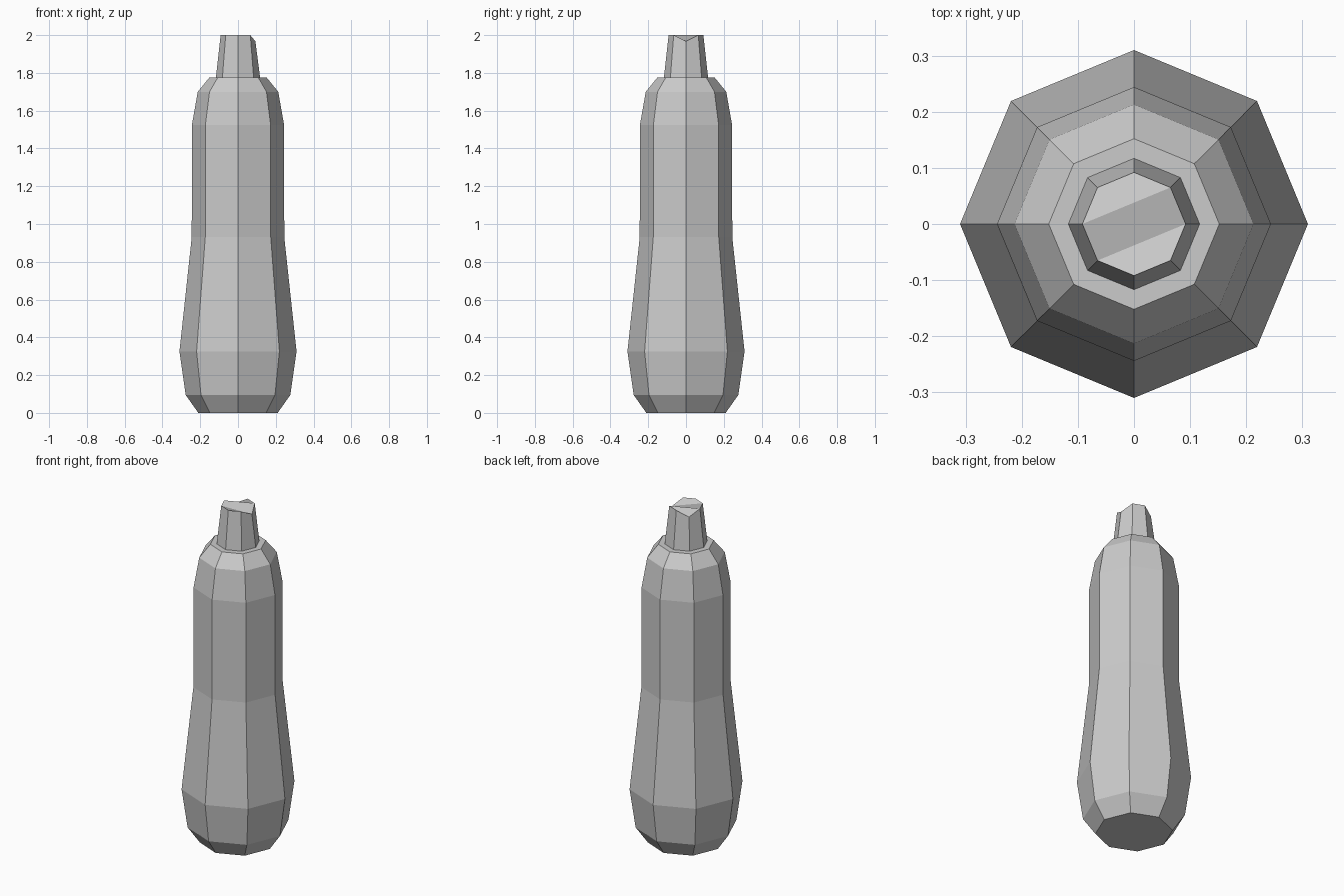
import bpy
import bmesh
from math import cos, sin, tau

SIDES = 8

cube = bpy.data.objects.get("Cube")
if cube:
    bpy.data.objects.remove(cube, do_unlink=True)

grey = bpy.data.materials.new("plain grey")
grey.use_nodes = True
colour = (0.6, 0.6, 0.6, 1)
grey.diffuse_color = colour
grey.node_tree.nodes["Principled BSDF"].inputs["Base Color"].default_value = colour


def lathe(bm, profile):
    """Stack eight-sided rings of (radius, height) and bridge them."""
    rings = []
    for r, z in profile:
        rings.append([bm.verts.new((r * cos(tau * i / SIDES), r * sin(tau * i / SIDES), z))
                      for i in range(SIDES)])
    for low, high in zip(rings, rings[1:]):
        for i in range(SIDES):
            j = (i + 1) % SIDES
            bm.faces.new((low[i], low[j], high[j], high[i]))
    return rings


def finish(bm, name):
    mesh = bpy.data.meshes.new(name)
    bm.to_mesh(mesh)
    bm.free()
    mesh.materials.append(grey)
    obj = bpy.data.objects.new(name, mesh)
    bpy.context.collection.objects.link(obj)
    return obj


# Gourd-shaped body, closed at both ends
bm = bmesh.new()
rings = lathe(bm, [(0.21, 0), (0.277, 0.095), (0.31, 0.325), (0.245, 0.93),
                   (0.244, 1.525), (0.213, 1.70), (0.152, 1.775)])
bm.faces.new(rings[0][::-1])
bm.faces.new(rings[-1])
finish(bm, "body")

# Tapered stem with a roughly cut top
bm = bmesh.new()
rim = lathe(bm, [(0.117, 1.775), (0.092, 2.0)])[-1]
for i in (0, 3):
    rim[i].co.z -= 0.033
for quad in ((1, 2, 3, 4), (0, 1, 4, 5), (0, 5, 6, 7)):
    bm.faces.new([rim[i] for i in quad])
finish(bm, "stem")
